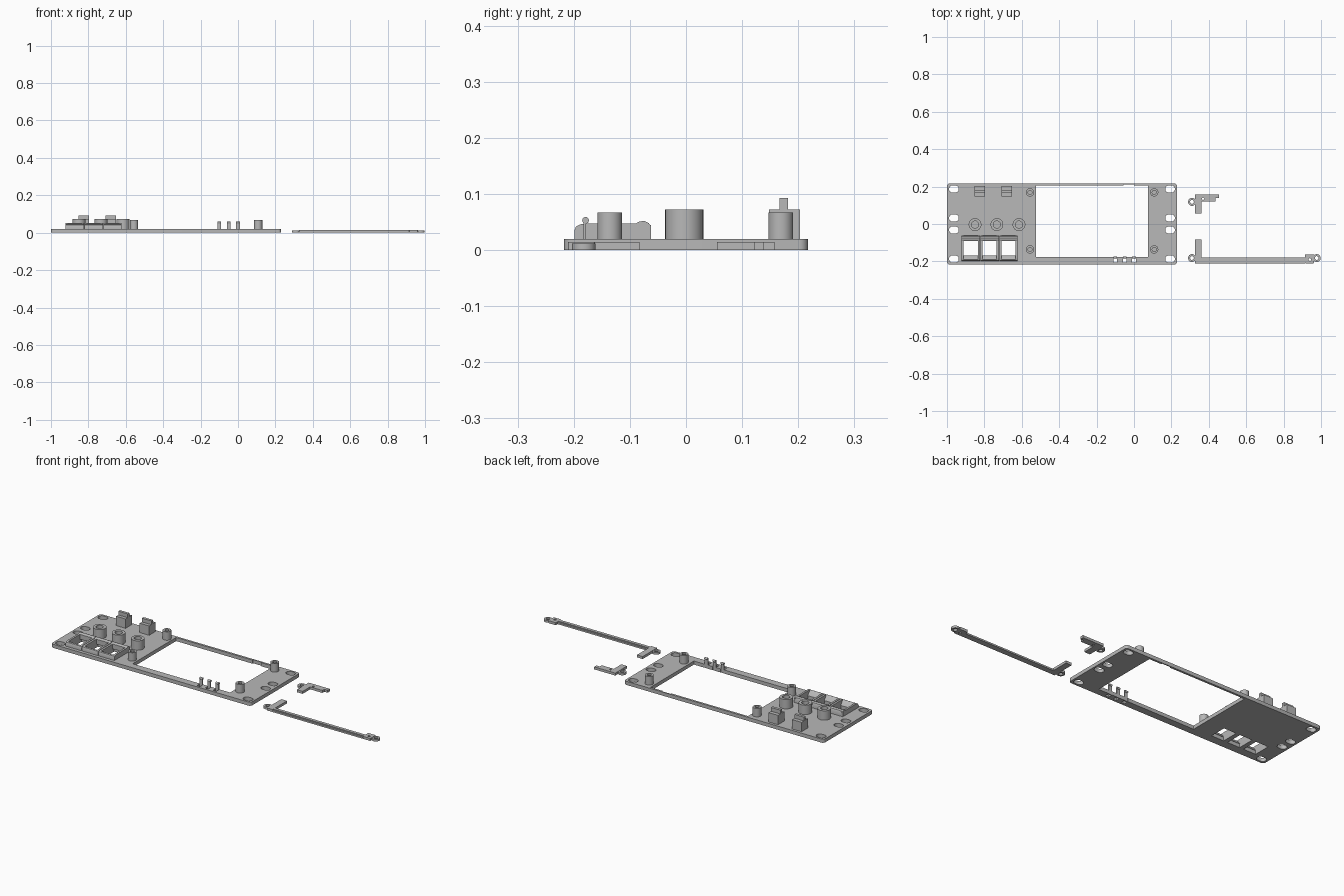
import bpy, bmesh, math
from mathutils import Matrix

if "Cube" in bpy.data.objects:
    bpy.data.objects.remove(bpy.data.objects["Cube"])

grey = bpy.data.materials.new("plain grey")
grey.diffuse_color = (0.48, 0.48, 0.48, 1)
grey.use_nodes = True
grey.node_tree.nodes["Principled BSDF"].inputs["Base Color"].default_value = grey.diffuse_color
ALONG_X = Matrix(((0, 0, 1, 0), (1, 0, 0, 0), (0, 1, 0, 0), (0, 0, 0, 1)))


def rect(x0, x1, y0, y1):
    return [(x0, y0), (x1, y0), (x1, y1), (x0, y1)]


def rounded(x0, x1, y0, y1, r, n=6):
    pts = []
    corners = ((x1 - r, y1 - r), (x0 + r, y1 - r), (x0 + r, y0 + r), (x1 - r, y0 + r))
    for q, (cx, cy) in enumerate(corners):
        for i in range(n + 1):
            a = math.pi / 2 * (q + i / n)
            pts.append((cx + r * math.cos(a), cy + r * math.sin(a)))
    return pts


def circle(x, y, r, n=32):
    return [(x + r * math.cos(2 * math.pi * i / n), y + r * math.sin(2 * math.pi * i / n))
            for i in range(n)]


def slab(name, loops, lo, hi, matrix=None):
    """Extrude an outline with holes from lo to hi (along z, or along x with ALONG_X)."""
    cu = bpy.data.curves.new(name, 'CURVE')
    cu.dimensions, cu.fill_mode, cu.extrude = '2D', 'BOTH', (hi - lo) / 2
    for loop in loops:
        sp = cu.splines.new('POLY')
        sp.points.add(len(loop) - 1)
        for p, (x, y) in zip(sp.points, loop):
            p.co = (x, y, 0, 1)
        sp.use_cyclic_u = True
    tmp = bpy.data.objects.new(name + "_outline", cu)
    bpy.context.collection.objects.link(tmp)
    bpy.context.view_layer.update()
    me = bpy.data.meshes.new_from_object(tmp.evaluated_get(bpy.context.evaluated_depsgraph_get()))
    bpy.data.objects.remove(tmp)
    bm = bmesh.new()
    bm.from_mesh(me)
    bmesh.ops.remove_doubles(bm, verts=bm.verts, dist=1e-5)
    bmesh.ops.translate(bm, verts=bm.verts, vec=(0, 0, (lo + hi) / 2))
    if matrix:
        bmesh.ops.transform(bm, matrix=matrix, verts=bm.verts)
    bmesh.ops.recalc_face_normals(bm, faces=bm.faces)
    bm.to_mesh(me)
    bm.free()
    me.name = name
    me.materials.clear()
    me.materials.append(grey)
    ob = bpy.data.objects.new(name, me)
    bpy.context.collection.objects.link(ob)
    bpy.ops.object.select_all(action='DESELECT')
    ob.select_set(True)
    bpy.context.view_layer.objects.active = ob
    bpy.ops.object.shade_smooth_by_angle(angle=math.radians(32))
    return ob


# Face plate: screen window with notches, mounting slots and button openings
T = 0.02
pins = (-0.1, -0.05, 0.0)
window = [(-0.525, 0.205), (-0.525, -0.177)]
for x in pins:
    window += [(x - 0.01, -0.177), (x - 0.01, -0.205), (x + 0.01, -0.205), (x + 0.01, -0.177)]
window += [(0.075, -0.177), (0.075, 0.205), (0.0, 0.205), (0.0, 0.211), (-0.055, 0.211), (-0.055, 0.205)]
loops = [rounded(-1, 0.23, -0.217, 0.217, 0.015), window]
for x in (-0.963, 0.193):
    for y in (-0.187, -0.032, 0.032, 0.187):
        loops.append(rounded(x - 0.026, x + 0.026, y - 0.019, y + 0.019, 0.0185))
buttons = [-0.922 + 0.101 * i for i in range(3)]
for x in buttons:
    loops.append(rect(x + 0.011, x + 0.087, -0.17, -0.076))
slab("face_plate", loops, 0, T)

# Screen standoffs
for x in (-0.556, 0.108):
    for y in (-0.136, 0.169):
        slab("standoff", [circle(x, y, 0.022), circle(x, y, 0.011)], T, 0.067)

# Hollow bosses behind the buttons
for x in (-0.85, -0.733, -0.615):
    slab("boss", [circle(x, -0.003, 0.034), circle(x, -0.003, 0.019)], T, 0.072)

# Clips with a raised ridge
for x in (-0.825, -0.68):
    slab("clip_block", [rect(x - 0.029, x + 0.029, 0.148, 0.203)], T, 0.072)
    slab("clip_ridge", [rect(x - 0.029, x + 0.029, 0.167, 0.182)], 0.072, 0.093)

# Button housings: two cheeks, a rounded back bar and a sloping front bar
cheek = [(-0.199, T), (-0.199, 0.035), (-0.196, 0.042), (-0.188, 0.046), (-0.178, 0.047),
         (-0.09, 0.047), (-0.062, 0.045), (-0.062, T)]
back = [(-0.09, T), (-0.09, 0.047), (-0.083, 0.051), (-0.074, 0.052), (-0.066, 0.048),
        (-0.062, 0.039), (-0.062, T)]
front = [(-0.199, T), (-0.199, 0.035), (-0.196, 0.042), (-0.19, 0.045), (-0.184, 0.042), (-0.168, T)]
for x in buttons:
    for a, b in ((0, 0.011), (0.087, 0.098)):
        slab("button_cheek", [cheek], x + a, x + b, ALONG_X)
    slab("button_back", [back], x, x + 0.098, ALONG_X)
    slab("button_front", [front], x + 0.011, x + 0.087, ALONG_X)

# Spring pins with round heads at the window edge
for x in pins:
    slab("pin_stem", [rect(x - 0.0095, x + 0.0095, -0.183, -0.178)], 0, 0.05)
    slab("pin_head", [circle(-0.179, 0.053, 0.006, 16)], x - 0.0095, x + 0.0095, ALONG_X)

# Loose brackets
H = 0.014


def ring(x, y):
    slab("bracket_eye", [circle(x, y, 0.021), circle(x, y, 0.01)], 0, 0.012)


ring(0.31, 0.118)
slab("small_bracket", [[(0.325, 0.055), (0.36, 0.055), (0.36, 0.121), (0.435, 0.121),
                        (0.435, 0.138), (0.455, 0.138), (0.455, 0.158), (0.325, 0.158)],
                       circle(0.37, 0.135, 0.006, 16)], 0, H)
ring(0.31, -0.182)
ring(0.977, -0.182)
slab("long_bracket_arm", [rect(0.325, 0.36, -0.21, -0.083)], 0, H)
slab("long_bracket_pad", [rounded(0.915, 0.962, -0.21, -0.162, 0.004),
                          circle(0.94, -0.19, 0.007, 16)], 0, H)
slab("long_bracket_bar", [rect(0.36, 0.915, -0.21, -0.178)], 0, 0.009)
slab("long_bracket_rail", [rect(0.36, 0.915, -0.203, -0.186)], 0.009, H)
